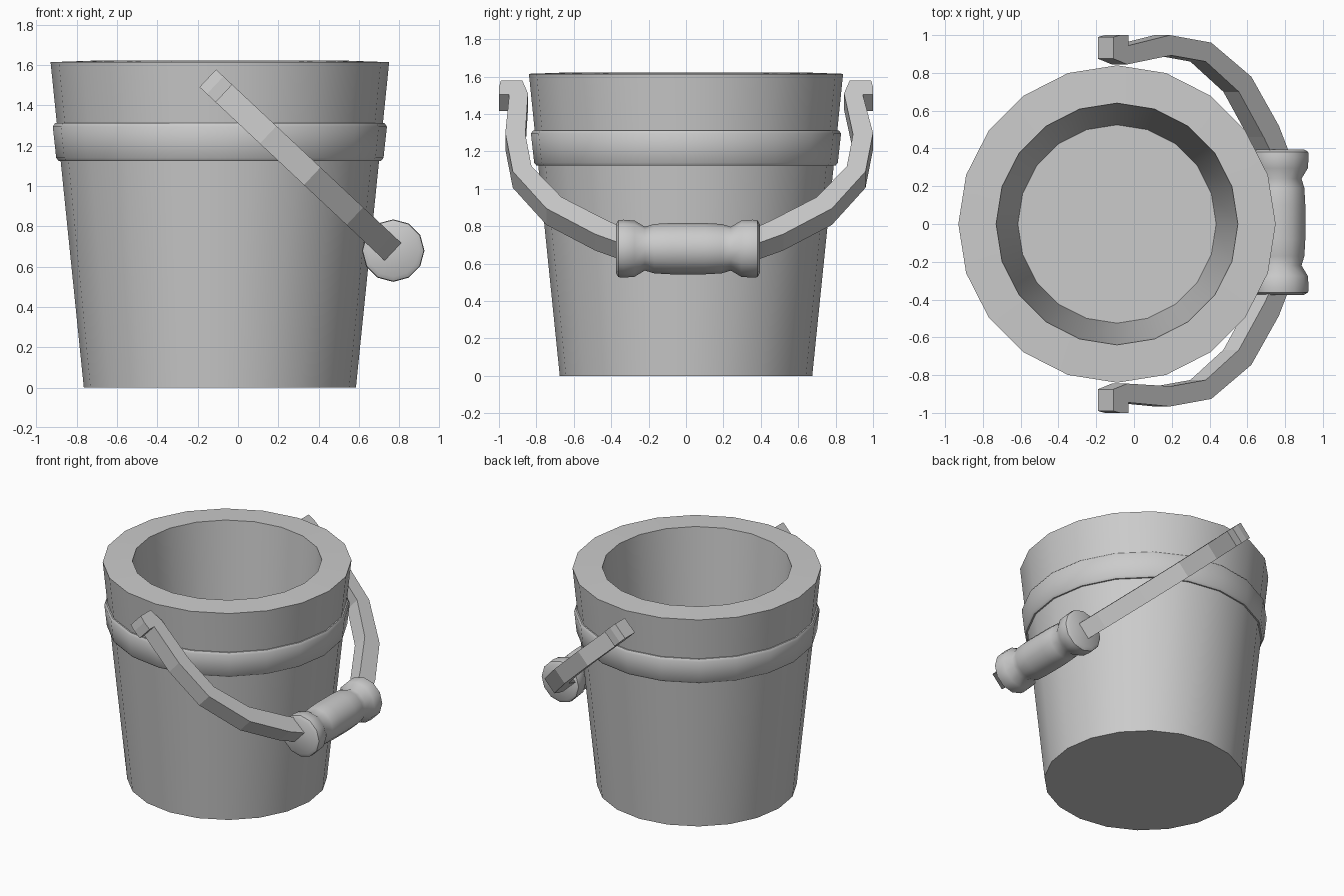
import bpy, bmesh, math
from mathutils import Vector, Matrix

if "Cube" in bpy.data.objects:
    bpy.data.objects.remove(bpy.data.objects["Cube"])


def finish(name, bm, smooth=None):
    bmesh.ops.recalc_face_normals(bm, faces=bm.faces)
    me = bpy.data.meshes.new(name)
    bm.to_mesh(me)
    bm.free()
    ob = bpy.data.objects.new(name, me)
    bpy.context.collection.objects.link(ob)
    if smooth:
        bpy.ops.object.select_all(action='DESELECT')
        ob.select_set(True)
        bpy.context.view_layer.objects.active = ob
        bpy.ops.object.shade_smooth_by_angle(angle=math.radians(smooth))
    return ob


def lathe(name, profile, sides, matrix, closed=False, smooth=30):
    """Revolve (radius, height) points; open profiles get end caps."""
    bm = bmesh.new()
    rings = []
    for r, z in profile:
        rings.append([bm.verts.new((r * math.cos(2 * math.pi * i / sides),
                                    r * math.sin(2 * math.pi * i / sides), z))
                      for i in range(sides)])
    pairs = list(zip(rings, rings[1:]))
    if closed:
        pairs.append((rings[-1], rings[0]))
    else:
        bm.faces.new(rings[0])
        bm.faces.new(rings[-1])
    for a, b in pairs:
        for i in range(sides):
            j = (i + 1) % sides
            bm.faces.new((a[i], a[j], b[j], b[i]))
    bm.transform(matrix)
    return finish(name, bm, smooth)


# Bucket shell with thick wall, and the raised band around it
centre = Matrix.Translation((-0.09, 0, 0))
lathe("bucket", [(0.675, 0), (0.84, 1.615), (0.64, 1.622), (0.525, 0.2)], 20, centre)
lathe("band", [(0.775, 1.125), (0.80, 1.125), (0.812, 1.14), (0.829, 1.295),
               (0.818, 1.312), (0.79, 1.312)], 20, centre, closed=True, smooth=50)

# Tilted handle plane: t runs down the handle, n is its thickness direction
pivot = Vector((-0.15, 0, 1.535))
down = Vector((0.73, 0, -0.684))
normal = Vector((0.684, 0, 0.73))

# Half outline (t, y): hooked end block, then outer and inner arc
block = [(0.10, 0.845), (0.0, 0.875), (0.0, 0.99), (0.05, 1.0), (0.11, 1.0), (0.11, 0.945)]
outer = [(0.41, 1.0), (0.71, 0.96), (1.0, 0.78), (1.2, 0.52), (1.30, 0.33)]
inner = [(1.19, 0.31), (1.09, 0.46), (0.91, 0.70), (0.67, 0.86), (0.42, 0.893)]
shift = 0.034
outline = block + outer
outline += [(t, shift - y) for t, y in reversed(outer)]
outline += [(t, -y) for t, y in reversed(block)]
outline += [(t, shift - y) for t, y in reversed(inner)]
outline += inner

bm = bmesh.new()
face = bm.faces.new([bm.verts.new(pivot + down * t + Vector((0, y, 0)) - normal * 0.06)
                     for t, y in outline])
new = bmesh.ops.extrude_face_region(bm, geom=[face], use_keep_orig=True)["geom"]
bmesh.ops.translate(bm, vec=normal * 0.12,
                    verts=[v for v in new if isinstance(v, bmesh.types.BMVert)])
bmesh.ops.triangulate(bm, faces=[f for f in bm.faces if len(f.verts) > 4])
finish("handle", bm)

# Turned grip along y, symmetrical profile
half = [(0.13, 0.385), (0.152, 0.372), (0.155, 0.345), (0.15, 0.285),
        (0.117, 0.23), (0.132, 0.18), (0.137, 0.09)]
profile = half + [(r, -z) for r, z in reversed(half)]
grip_place = Matrix.Translation((0.77, 0.01, 0.68)) @ Matrix.Rotation(math.pi / 2, 4, 'X')
lathe("grip", profile, 12, grip_place, smooth=50)
